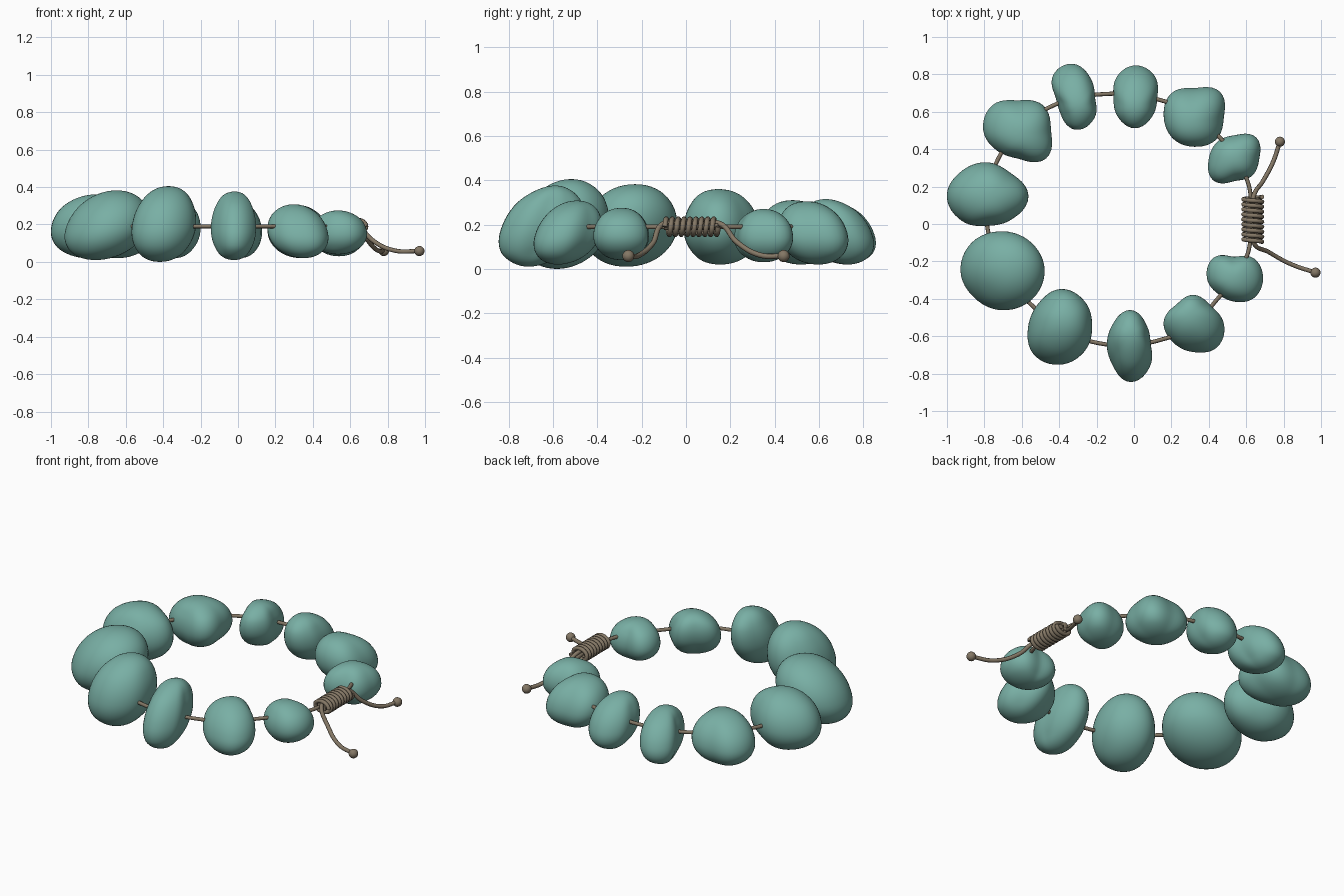
import bpy, bmesh, math
from mathutils import Vector

if "Cube" in bpy.data.objects:
    bpy.data.objects.remove(bpy.data.objects["Cube"])


def material(name, rgb):
    m = bpy.data.materials.new(name)
    m.diffuse_color = (*rgb, 1)
    m.use_nodes = True
    m.node_tree.nodes["Principled BSDF"].inputs["Base Color"].default_value = m.diffuse_color
    return m


TEAL = material("teal_stone", (0.19, 0.43, 0.375))
BROWN = material("brown_cord", (0.23, 0.185, 0.13))


def add_mesh(name, bm, mat):
    me = bpy.data.meshes.new(name)
    bm.to_mesh(me)
    bm.free()
    me.materials.append(mat)
    for p in me.polygons:
        p.use_smooth = True
    ob = bpy.data.objects.new(name, me)
    bpy.context.collection.objects.link(ob)
    return ob


def plan_radius(radii, ang):
    """Smooth periodic interpolation of the outline radii."""
    n = len(radii)
    t = (ang / (2 * math.pi) * n) % n
    i = int(t)
    f = t - i
    a, b, c, d = (radii[(i + k) % n] for k in (-1, 0, 1, 2))
    return b + 0.5 * f * (c - a + f * (2 * a - 5 * b + 4 * c - d + f * (3 * (b - c) + d - a)))


def stone(name, x, y, bottom, top, lean, radii):
    """Tumbled stone: a sphere shaped by its plan outline, leaning inward."""
    bm = bmesh.new()
    bmesh.ops.create_uvsphere(bm, u_segments=48, v_segments=28, radius=1)
    inward = Vector((-x, -y)).normalized()
    mid = bottom + 0.46 * (top - bottom)
    for v in bm.verts:
        flat = math.hypot(v.co.x, v.co.y)
        ang = math.atan2(v.co.y, v.co.x)
        r = plan_radius(radii, ang) / 100
        mean = sum(radii) / len(radii) / 100
        # outline lumps fade toward the rounded poles
        r = (mean + (r - mean) * min(1, flat * 1.3)) * flat ** 0.95
        h = v.co.z
        z = mid + h * ((top - mid) if h > 0 else (mid - bottom))
        v.co = (x + r * math.cos(ang) + inward.x * lean * h,
                y + r * math.sin(ang) + inward.y * lean * h, z)
    add_mesh(name, bm, TEAL)


def cord(name, points, radius, kind='NURBS'):
    cu = bpy.data.curves.new(name, 'CURVE')
    cu.dimensions = '3D'
    cu.bevel_depth = radius
    cu.bevel_resolution = 2
    cu.use_fill_caps = True
    cu.resolution_u = 8
    s = cu.splines.new(kind)
    if kind == 'BEZIER':
        s.bezier_points.add(len(points) - 1)
        for b, p in zip(s.bezier_points, points):
            b.co = p
            b.handle_left_type = b.handle_right_type = 'AUTO'
    else:
        s.points.add(len(points) - 1)
        for b, p in zip(s.points, points):
            b.co = (*p, 1)
    s.use_smooth = True
    cu.materials.append(BROWN)
    ob = bpy.data.objects.new(name, cu)
    bpy.context.collection.objects.link(ob)


# Stones: centre x, y, bottom, top, lean, outline radii (hundredths, every 45 degrees)
stone("stone_back_left", -.32, .68, .02, .31, .05, (11, 13, 17, 15.5, 10, 11, 17, 15))
stone("stone_back_middle", .005, .68, .02, .315, .05, (12, 15, 16, 14, 11.5, 13.5, 16, 13.5))
stone("stone_back_right", .325, .57, .02, .305, .03, (15.5, 19, 15.5, 18, 16.5, 16, 15.5, 16.5))
stone("stone_end_back", .54, .35, .03, .27, .0, (13, 16, 12.5, 13, 14, 16.5, 12, 13))
stone("stone_left_back", -.62, .50, .02, .31, .03, (17.5, 19, 16, 19, 18.5, 15.5, 15, 21))
stone("stone_left_middle", -.785, .15, .02, .36, .02, (22, 17.5, 18, 19, 21.5, 19, 16, 18))
stone("stone_left_front", -.705, -.25, .01, .382, .06, (22, 21, 21, 22, 21.5, 20, 21, 22))
stone("stone_front_left", -.395, -.55, .0, .405, .04, (17, 18.5, 20, 17, 17, 20, 20, 18.5))
stone("stone_front_middle", -.02, -.65, .01, .376, .06, (11, 13, 18, 14, 12.5, 13.5, 18.5, 15))
stone("stone_front_right", .325, -.535, .02, .308, .05, (15.5, 13, 15, 13.5, 16.5, 15, 14.5, 16.5))
stone("stone_end_front", .535, -.29, .04, .275, .0, (15.5, 15, 11.5, 15.5, 14.5, 12, 12.5, 15))

# Cord threaded through all the stones and into the knot
LOOP = [(.63, .10), (.61, .22), (.54, .36), (.47, .45), (.325, .58), (.15, .66), (-.155, .695),
        (-.45, .625), (-.62, .49), (-.72, .36), (-.785, .15), (-.78, -.04), (-.70, -.27),
        (-.54, -.44), (-.40, -.56), (-.2, -.635), (-.02, -.645), (.14, -.62), (.33, -.54),
        (.43, -.42), (.53, -.30), (.60, -.18), (.63, -.06)]
cord("threading_cord", [(x, y, .19) for x, y in LOOP], .011, 'BEZIER')

# Wrapped sliding knot
TURNS, STEPS = 9, 20
coil = []
for i in range(TURNS * STEPS + 1):
    a = 2 * math.pi * i / STEPS
    coil.append((.635 + .050 * math.cos(a), -.095 + .24 * i / (TURNS * STEPS),
                 .19 + .035 * math.sin(a)))
cord("wrapped_knot", coil, .012, 'POLY')
cord("knot_core", [(.655, -.10, .19), (.655, .145, .19)], .015, 'POLY')

# Loose tails with a bead at each tip
TAILS = {
    "back": [(.635, .08, .20), (.64, .15, .205), (.69, .23, .12), (.745, .335, .062), (.78, .44, .058)],
    "front": [(.635, -.04, .20), (.64, -.10, .205), (.72, -.15, .115), (.84, -.215, .06), (.97, -.26, .058)],
}
for side, pts in TAILS.items():
    cord("tail_" + side, pts, .012, 'BEZIER')
    bm = bmesh.new()
    bmesh.ops.create_uvsphere(bm, u_segments=20, v_segments=12, radius=.027)
    bmesh.ops.translate(bm, verts=bm.verts, vec=pts[-1])
    add_mesh("tail_tip_" + side, bm, BROWN)
